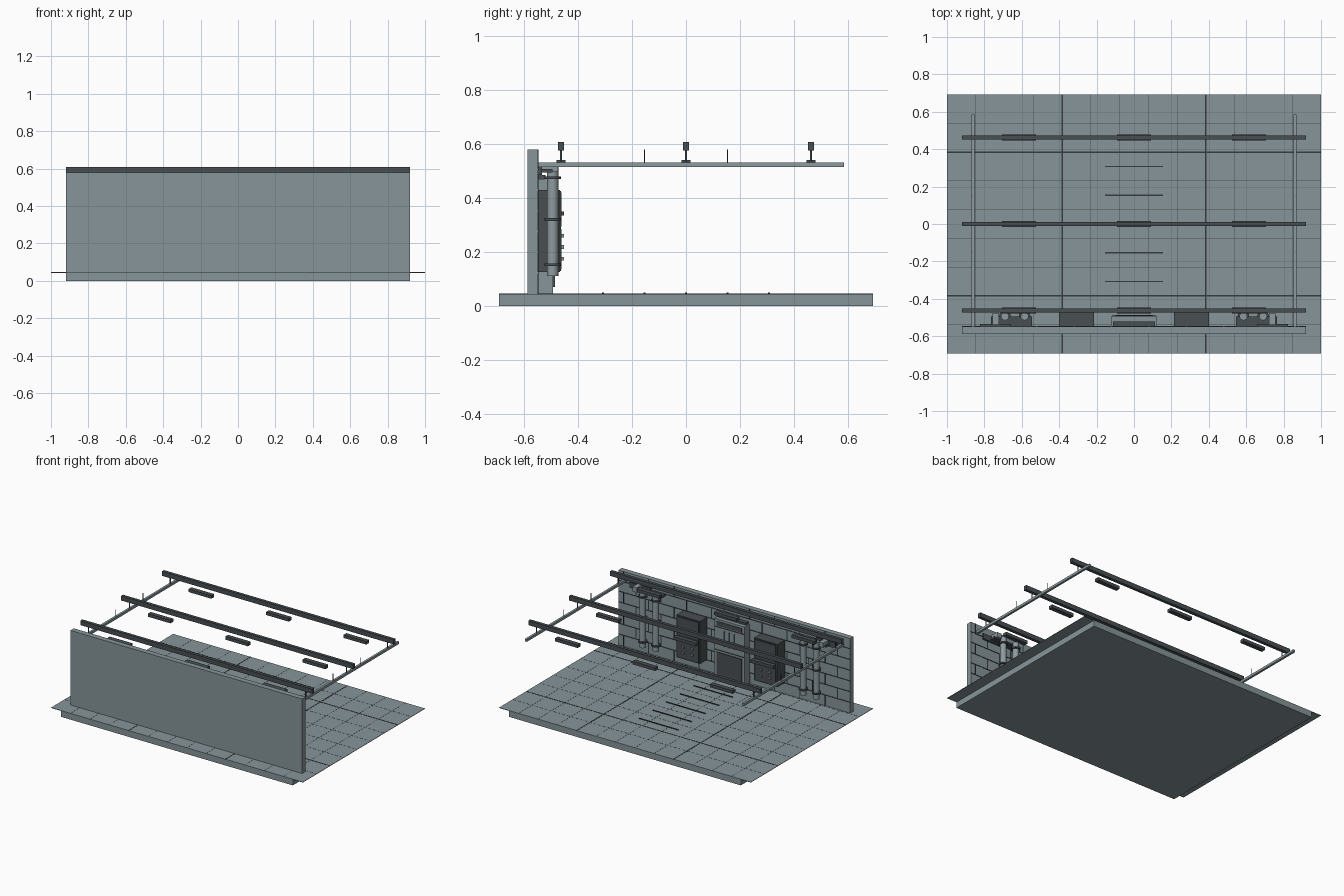
import bpy, bmesh
from mathutils import Matrix, Vector

cube = bpy.data.objects.get("Cube")
if cube:
    bpy.data.objects.remove(cube, do_unlink=True)


def material(name, rgb):
    m = bpy.data.materials.new(name)
    m.use_nodes = True
    m.diffuse_color = (*rgb, 1)
    m.node_tree.nodes["Principled BSDF"].inputs["Base Color"].default_value = (*rgb, 1)
    return m


GREY = material("concrete grey", (0.24, 0.30, 0.32))
STEEL = material("pipe steel", (0.27, 0.33, 0.35))
DARK = material("dark metal", (0.065, 0.078, 0.085))
SEAM = material("seam charcoal", (0.035, 0.043, 0.047))


def finish(name, bm, mat):
    mesh = bpy.data.meshes.new(name)
    bm.to_mesh(mesh)
    bm.free()
    mesh.materials.append(mat)
    ob = bpy.data.objects.new(name, mesh)
    bpy.context.collection.objects.link(ob)
    return ob


def boxes(name, mat, spans):
    """One object from several boxes, each given as (x0, x1), (y0, y1), (z0, z1)."""
    bm = bmesh.new()
    for span in spans:
        size = [b - a for a, b in span]
        mid = Vector([(a + b) / 2 for a, b in span])
        bmesh.ops.create_cube(bm, size=1, matrix=Matrix.Translation(mid) @ Matrix.Diagonal((*size, 1)))
    return finish(name, bm, mat)


def rods(name, mat, parts, sides=16):
    """Vertical cylinders given as x, y, z0, z1, radius."""
    bm = bmesh.new()
    for x, y, z0, z1, r in parts:
        bmesh.ops.create_cone(bm, cap_ends=True, segments=sides, radius1=r, radius2=r,
                              depth=z1 - z0, matrix=Matrix.Translation((x, y, (z0 + z1) / 2)))
    for f in bm.faces:
        f.smooth = abs(f.normal.z) < 0.5
    for e in bm.edges:
        e.smooth = all(f.smooth for f in e.link_faces)
    return finish(name, bm, mat)


def around(c, half):
    return (c - half, c + half)


# Floor slab and overhanging tile sheet
TOP = 0.045
TILE = 2 / 13
DEPTH = TILE * 4.5
boxes("floor_slab", GREY, [(around(0, 0.92), around(0, DEPTH), (0, 0.042))])
boxes("floor_tiles", GREY, [(around(0, 1), around(0, DEPTH), (0.042, TOP))])

# Tile seams, with wider expansion joints
fine, wide = [], []
for i in range(-6, 6):
    p = (i + 0.5) * TILE
    joint = i in (-3, 2)
    group = wide if joint else fine
    half = 0.004 if joint else 0.001
    top = TOP + (0.001 if joint else 0.0006)
    group.append((around(p, half), around(0, DEPTH), (0.043, top)))
    if abs(p) < DEPTH - 0.01:
        group.append((around(0, 1), around(p, half), (0.043, top)))
boxes("tile_seams", DARK, fine)
boxes("expansion_joints", SEAM, wide)
boxes("floor_drain_slots", SEAM,
      [(around(0, 0.155), around(k * TILE, 0.003), (TOP, 0.05)) for k in range(-2, 3)])

# Wall with brick joints on the inner face
FACE = -0.548
boxes("wall", GREY, [(around(0, 0.92), (-0.587, FACE), (0.042, 0.58))])
joints = []
COURSE, BRICK = TILE / 2, 0.2
for row in range(7):
    z = TOP + row * COURSE
    top = min(z + COURSE, 0.58)
    if row:
        joints.append((around(0, 0.92), (FACE - 0.002, FACE + 0.002), around(z, 0.003)))
    x = -0.92 + BRICK * (0.5 if row % 2 else 1)
    while x < 0.91:
        joints.append((around(x, 0.003), (FACE - 0.002, FACE + 0.002), (z, top)))
        x += BRICK
boxes("brick_joints", SEAM, joints)

# Overhead beams, long rails, hangers and lamps
BEAMS = (-0.463, 0, 0.463)
boxes("ceiling_beams", DARK, [(around(0, 0.92), around(y, 0.011), (0.575, 0.608)) for y in BEAMS])
boxes("ceiling_rails", STEEL, [(around(s * 0.862, 0.008), (FACE, 0.585), (0.515, 0.532)) for s in (-1, 1)])
rods("beam_hangers", DARK, [(s * 0.862, y, 0.53, 0.58, 0.004) for s in (-1, 1) for y in BEAMS], 8)
rods("rail_hangers", DARK, [(s * 0.862, y, 0.53, 0.58, 0.002) for s in (-1, 1) for y in (-TILE, TILE)], 8)
boxes("lamps", DARK, [(around(x, 0.09), around(y, 0.016), (0.518, 0.54))
                      for x in (-0.615, 0, 0.615) for y in BEAMS])

# Pipe pairs, flanges and wall brackets on both sides
PIPE_Y = -0.494
pipe_x = [s * x for s in (-1, 1) for x in (0.585, 0.69)]
rods("pipes", STEEL, [(x, PIPE_Y, 0.11, 0.52, 0.021) for x in pipe_x])
rods("pipe_flanges", DARK, [(x, PIPE_Y, z - 0.005, z + 0.005, 0.031)
                            for x in pipe_x for z in (0.152, 0.32, 0.475)])
for s, side in ((-1, "right"), (1, "left")):
    boxes(side + "_pipe_plate", DARK, [(around(s * 0.74, 0.083), (FACE, -0.534), (0.485, 0.525))])
    boxes(side + "_pipe_arm", STEEL, [(around(s * 0.74, 0.017), (-0.534, -0.475), (0.498, 0.532))])
    boxes(side + "_pipe_header", DARK, [(around(s * 0.655, 0.11), (FACE, -0.495), (0.495, 0.508))])

# Control cabinets with panel frames, handle and buttons
for s, side in ((-1, "right"), (1, "left")):
    cx = s * 0.308
    boxes(side + "_cabinet", DARK, [(around(cx, 0.093), (FACE, -0.466), (0.125, 0.43))])
    boxes(side + "_cabinet_doors", DARK, [(around(cx, 0.08), (-0.466, -0.461), (0.295, 0.42)),
                                          (around(cx, 0.08), (-0.466, -0.461), (0.135, 0.285))])
    boxes(side + "_cabinet_gap", SEAM, [(around(cx, 0.084), (-0.466, -0.464), (0.13, 0.425))])
    boxes(side + "_cabinet_buttons", STEEL,
          [(around(cx + dx, 0.008), (-0.461, -0.452), around(z, 0.007))
           for dx in (-0.035, 0.035) for z in (0.175, 0.218, 0.26)])
    boxes(side + "_cabinet_handle", DARK, [(around(cx, 0.03), (-0.461, -0.452), around(0.342, 0.007))])

# Central service unit: slotted upper panel over a dark lower hatch
boxes("service_unit", GREY, [(around(0, 0.12), (FACE, -0.492), (TOP, 0.47))])
boxes("service_hood", DARK, [(around(0, 0.112), (FACE, -0.52), (0.47, 0.485))])
boxes("service_hatch", DARK, [(around(0, 0.1), (-0.492, -0.486), (0.07, 0.235))])
boxes("service_vent", DARK, [(around(0, 0.1), (-0.492, -0.488), (0.425, 0.455))])
boxes("service_slots", SEAM, [(around(x, 0.006), (-0.492, -0.489), (0.285, 0.395))
                              for x in (-0.04, 0, 0.04)])
boxes("service_trim", SEAM, [(around(0, 0.118), (-0.492, -0.49), around(z, 0.003)) for z in (0.25, 0.415)])
